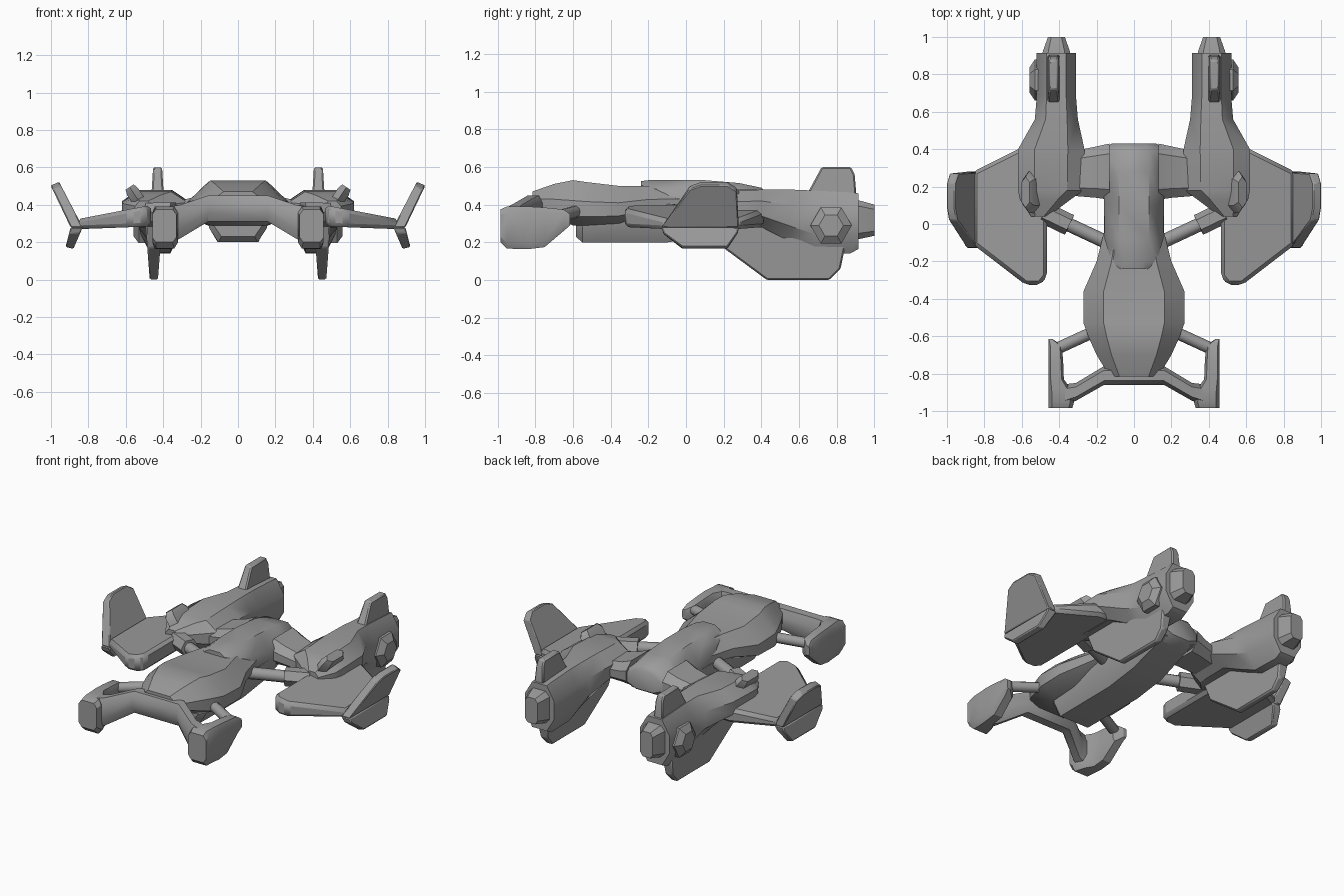
import bpy, bmesh, math
from mathutils import Vector

cube = bpy.data.objects.get("Cube")
if cube:
    bpy.data.objects.remove(cube, do_unlink=True)

grey = bpy.data.materials.new("hull_grey")
grey.use_nodes = True
grey.diffuse_color = (0.33, 0.33, 0.33, 1)
grey.node_tree.nodes["Principled BSDF"].inputs["Base Color"].default_value = (0.33, 0.33, 0.33, 1)


def finish(name, rings, mirror=True, bevel=0.0, angle=32):
    """Skin a list of equal point rings, cap the ends and make the object."""
    bm = bmesh.new()
    loops = [[bm.verts.new(p) for p in ring] for ring in rings]
    n = len(loops[0])
    for a, b in zip(loops, loops[1:]):
        for i in range(n):
            j = (i + 1) % n
            bm.faces.new((a[i], a[j], b[j], b[i]))
    bm.faces.new(loops[0])
    bm.faces.new(loops[-1][::-1])
    bmesh.ops.recalc_face_normals(bm, faces=bm.faces)
    mesh = bpy.data.meshes.new(name)
    bm.to_mesh(mesh)
    bm.free()
    mesh.materials.append(grey)
    obj = bpy.data.objects.new(name, mesh)
    bpy.context.collection.objects.link(obj)
    bpy.ops.object.select_all(action='DESELECT')
    obj.select_set(True)
    bpy.context.view_layer.objects.active = obj
    bpy.ops.object.shade_smooth_by_angle(angle=math.radians(angle))
    if bevel:
        mod = obj.modifiers.new("soft_edges", 'BEVEL')
        mod.width = bevel
        mod.segments = 1
    if mirror:
        obj.modifiers.new("other_side", 'MIRROR')
    return obj


def octagon(a0, a1, z0, z1, ca, top, low):
    """Chamfered box section: side cut, top cut and bottom cut as fractions."""
    w, h = (a1 - a0) * ca, z1 - z0
    return [(a0 + w, z0), (a1 - w, z0), (a1, z0 + h * low), (a1, z1 - h * top),
            (a1 - w, z1), (a0 + w, z1), (a0, z1 - h * top), (a0, z0 + h * low)]


def loft(name, sections, axis='Y', ca=0.2, top=0.3, low=0.3, **kw):
    rings = []
    for t, a0, a1, z0, z1 in sections:
        pts = octagon(a0, a1, z0, z1, ca, top, low)
        rings.append([(a, t, z) if axis == 'Y' else (t, a, z) for a, z in pts])
    return finish(name, rings, **kw)


def centred(rows):
    return [(y, -w, w, z0, z1) for y, w, z0, z1 in rows]


def plate(name, outline, place, bevel=0.012):
    """Thin solid: place(u, v) gives the two opposite surface points."""
    pairs = [place(u, v) for u, v in outline]
    return finish(name, [[p[0] for p in pairs], [p[1] for p in pairs]], bevel=bevel)


def rod(name, a, b, r0, r1, sides=10):
    a, b = Vector(a), Vector(b)
    turn = (b - a).to_track_quat('Z', 'Y')
    rings = []
    for c, r in ((a, r0), (b, r1)):
        rings.append([c + turn @ Vector((r * math.cos(k * math.tau / sides),
                                         r * math.sin(k * math.tau / sides), 0))
                      for k in range(sides)])
    return finish(name, rings, angle=45)


def lerp(a, b, t):
    return a + (b - a) * t


# Central body
loft("forward_hull", centred([
    (-0.815, 0.13, 0.38, 0.47), (-0.7, 0.2, 0.33, 0.51), (-0.6, 0.245, 0.29, 0.53),
    (-0.53, 0.27, 0.29, 0.52), (-0.36, 0.27, 0.3, 0.5), (-0.2, 0.2, 0.34, 0.5),
    (0.0, 0.15, 0.36, 0.49)]), ca=0.2, top=0.45, low=0.2, mirror=False)
loft("dorsal_spine", centred([
    (-0.24, 0.075, 0.47, 0.525), (-0.2, 0.12, 0.44, 0.53), (-0.08, 0.157, 0.36, 0.53),
    (0.1, 0.16, 0.3, 0.53), (0.28, 0.16, 0.3, 0.515), (0.4, 0.158, 0.32, 0.49),
    (0.43, 0.12, 0.34, 0.46)]), ca=0.25, top=0.4, low=0.2, mirror=False, angle=45)
loft("belly_keel", centred([
    (-0.585, 0.13, 0.23, 0.34), (-0.55, 0.155, 0.2, 0.34), (-0.1, 0.16, 0.2, 0.4),
    (0.12, 0.16, 0.23, 0.4), (0.41, 0.15, 0.33, 0.42)]),
    ca=0.16, top=0.1, low=0.55, mirror=False)
loft("cross_arm", [
    (0.13, 0.13, 0.43, 0.32, 0.48), (0.2, 0.14, 0.415, 0.32, 0.45),
    (0.32, 0.15, 0.39, 0.31, 0.42)], axis='X', ca=0.18)

# Front bumper and its pods
loft("front_bumper", [
    (-0.01, -0.86, -0.76, 0.31, 0.45), (0.16, -0.86, -0.76, 0.31, 0.45),
    (0.31, -0.945, -0.85, 0.22, 0.4), (0.4, -0.98, -0.86, 0.18, 0.385)],
    axis='X', ca=0.22)
pod_rings = []
for y, x0, z0, z1 in ((-0.985, 0.33, 0.2, 0.375), (-0.95, 0.32, 0.167, 0.39),
                      (-0.88, 0.34, 0.165, 0.39), (-0.83, 0.375, 0.165, 0.39),
                      (-0.75, 0.378, 0.175, 0.385), (-0.65, 0.385, 0.26, 0.375),
                      (-0.615, 0.435, 0.29, 0.35)):
    pod_rings.append([(x, y, z) for x, z in octagon(x0, 0.458, z0, z1, 0.15, 0.15, 0.15)])
finish("bumper_pod", pod_rings)
rod("bumper_strut", (0.18, -0.56, 0.37), (0.42, -0.67, 0.34), 0.032, 0.032)

# Engine nacelles
loft("nacelle", [
    (0.04, 0.46, 0.55, 0.33, 0.42), (0.13, 0.34, 0.61, 0.29, 0.455),
    (0.18, 0.27, 0.62, 0.28, 0.47), (0.4, 0.265, 0.62, 0.28, 0.48),
    (0.56, 0.3, 0.53, 0.2, 0.48), (0.68, 0.31, 0.52, 0.145, 0.475),
    (0.87, 0.31, 0.52, 0.14, 0.465), (0.915, 0.31, 0.52, 0.165, 0.46)], ca=0.25)
loft("rear_nozzle", [
    (0.89, 0.335, 0.495, 0.21, 0.425), (0.93, 0.345, 0.485, 0.22, 0.42),
    (1.0, 0.37, 0.46, 0.235, 0.4)], ca=0.2, top=0.15, low=0.15)
finish("hexagonal_intake", [
    [(x, 0.77 + r * math.cos(k * math.pi / 3), 0.29 + r * math.sin(k * math.pi / 3))
     for k in range(6)] for x, r in ((0.49, 0.11), (0.53, 0.11), (0.56, 0.065))])
rod("wing_strut", (0.12, -0.11, 0.37), (0.42, 0.03, 0.36), 0.037, 0.037)
rod("strut_sleeve", (0.345, -0.005, 0.363), (0.48, 0.06, 0.36), 0.058, 0.058, 6)

# Sensor blister leaning outward on top of each nacelle
lean = Vector((0.55, 0, 0.83))
across = Vector((0.83, 0, -0.55))
base = Vector((0.53, 0.17, 0.42))
blister = []
for h, s in ((0, 1.0), (0.06, 1.0), (0.09, 0.75)):
    blister.append([base + lean * h + (across * u + Vector((0, v, 0))) * s
                    for u, v in ((-0.035, -0.07), (0, -0.11), (0.035, -0.07),
                                 (0.035, 0.07), (0, 0.11), (-0.035, 0.07))])
finish("sensor_blister", blister)


# Wings, thinning toward the tips
def wing_place(x, y):
    t = (x - 0.46) / 0.39
    return (x, y, lerp(0.285, 0.27, t)), (x, y, lerp(0.4, 0.325, t))


plate("wing", [(0.465, 0.2), (0.465, -0.28), (0.5, -0.325), (0.58, -0.325), (0.86, -0.11),
               (0.86, 0.28), (0.6, 0.41), (0.465, 0.41)], wing_place, bevel=0.02)


# Bent wingtip fins
def tip_upper(y, z):
    t = (z - 0.28) / 0.24
    return (lerp(0.83, 0.955, t), y, z), (lerp(0.895, 1.0, t), y, z - 0.02 * t)


def tip_lower(y, z):
    t = (0.28 - z) / 0.115
    return (lerp(0.83, 0.88, t), y, z), (lerp(0.895, 0.922, t), y, z + 0.01 * t)


plate("wingtip_upper", [(-0.13, 0.28), (0.02, 0.5), (0.08, 0.523), (0.22, 0.523),
                        (0.27, 0.49), (0.28, 0.28)], tip_upper, bevel=0.006)
plate("wingtip_lower", [(-0.13, 0.28), (-0.12, 0.245), (-0.02, 0.165), (0.22, 0.165),
                        (0.275, 0.25), (0.28, 0.28)], tip_lower, bevel=0.006)


# Vertical fins above and below the nacelles
def top_fin(y, z):
    w = lerp(0.034, 0.024, (z - 0.44) / 0.16)
    return (0.43 - w, y, z), (0.43 + w, y, z)


def keel_fin(y, z):
    w = lerp(0.022, 0.045, z / 0.3)
    return (0.45 - w, y, z), (0.45 + w, y, z)


plate("top_fin", [(0.62, 0.44), (0.655, 0.48), (0.72, 0.6), (0.875, 0.6),
                  (0.895, 0.56), (0.905, 0.44)], top_fin, bevel=0.008)
plate("keel_fin", [(0.15, 0.3), (0.2, 0.17), (0.43, 0.0), (0.76, 0.0),
                   (0.82, 0.06), (0.845, 0.18), (0.7, 0.3)], keel_fin, bevel=0.008)
